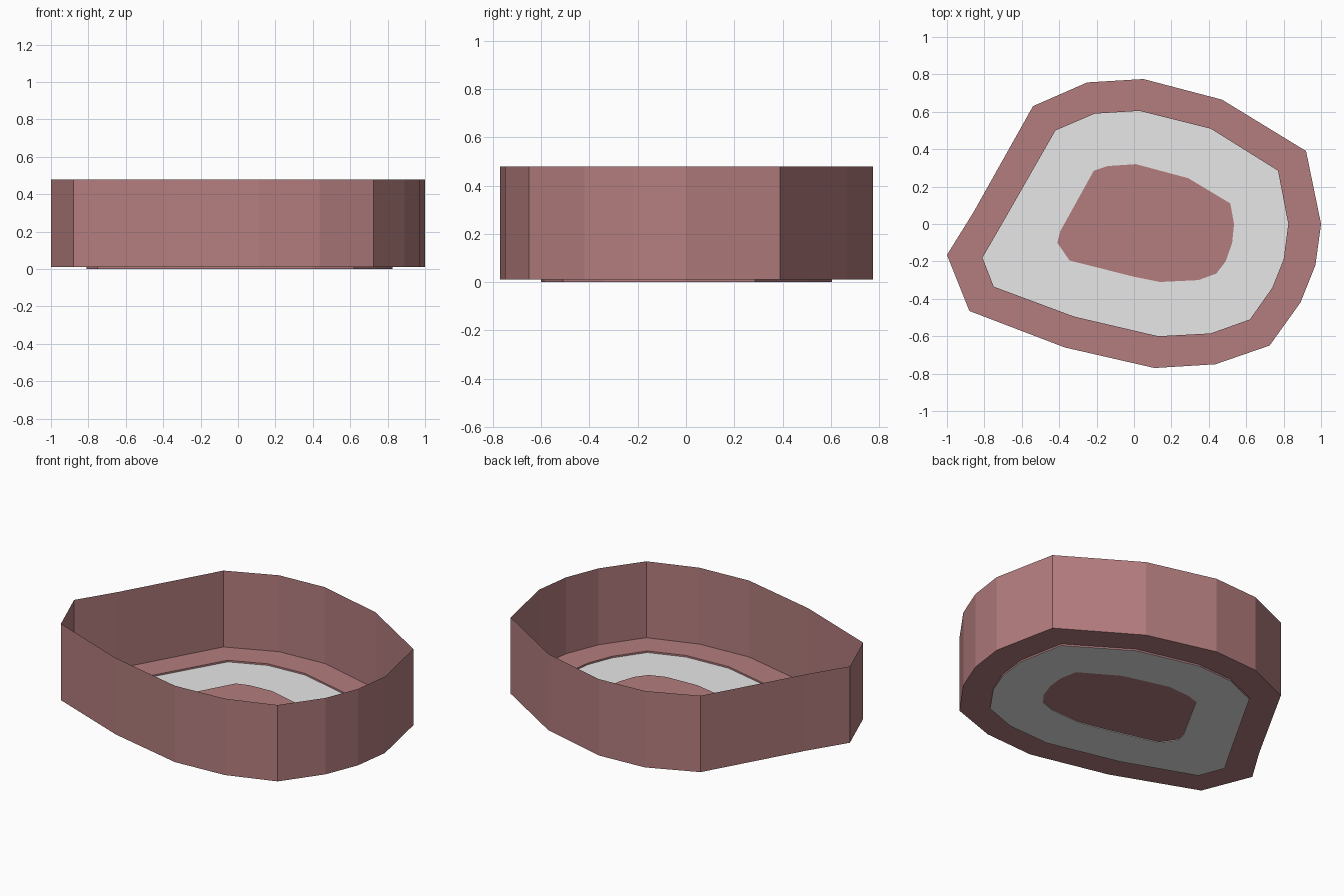
import bpy, bmesh

if "Cube" in bpy.data.objects:
    bpy.data.objects.remove(bpy.data.objects["Cube"])

# Three matching 15-sided outlines, seen from above
OUTER = [(-1, -.165), (-.86, .06), (-.54, .63), (-.25, .757), (.05, .775),
         (.47, .665), (.92, .39), (1, 0), (.97, -.22), (.89, -.42),
         (.725, -.65), (.435, -.75), (.11, -.77), (-.37, -.66), (-.88, -.465)]
MIDDLE = [(-.81, -.18), (-.70, .01), (-.42, .50), (-.21, .59), (.03, .605),
          (.41, .51), (.77, .285), (.825, 0), (.80, -.19), (.74, -.34),
          (.62, -.51), (.41, -.585), (.13, -.60), (-.32, -.495), (-.75, -.335)]
INNER = [(-.41, -.10), (-.395, -.04), (-.215, .285), (-.14, .31), (.01, .32),
         (.29, .245), (.515, .11), (.535, 0), (.525, -.10), (.49, -.20),
         (.44, -.265), (.345, -.30), (.14, -.31), (0, -.282), (-.345, -.195)]
TOP, FLOOR, BASE, PATCH = 0.48, 0.01, 0.0, 0.004


def material(name, rgb):
    m = bpy.data.materials.new(name)
    m.diffuse_color = (*rgb, 1)
    m.use_nodes = True
    m.node_tree.nodes["Principled BSDF"].inputs["Base Color"].default_value = m.diffuse_color
    return m


red = material("dusty red", (.455, .205, .21))
grey = material("light grey", (.8, .8, .8))


def build(name, loops, mat, cap=False):
    """Bridge outlines given as (points, z); optionally cap the last one."""
    bm = bmesh.new()
    rings = [[bm.verts.new((x, y, z)) for x, y in pts] for pts, z in loops]
    for a, b in zip(rings, rings[1:]):
        for i in range(len(a)):
            j = (i + 1) % len(a)
            bm.faces.new((a[i], b[i], b[j], a[j]))
    if cap:
        bm.faces.new(rings[-1][::-1])
    mesh = bpy.data.meshes.new(name)
    bm.to_mesh(mesh)
    bm.free()
    mesh.materials.append(mat)
    ob = bpy.data.objects.new(name, mesh)
    bpy.context.collection.objects.link(ob)


# Thin open wall, floor border and the small step under it
build("wall_and_border", [(OUTER, TOP), (OUTER, FLOOR), (MIDDLE, FLOOR), (MIDDLE, BASE)], red)
# Grey band with the tiny rise around the centre
build("floor_band", [(MIDDLE, BASE), (INNER, BASE), (INNER, PATCH)], grey)
# Red centre of the floor
build("floor_centre", [(INNER, PATCH)], red, cap=True)
